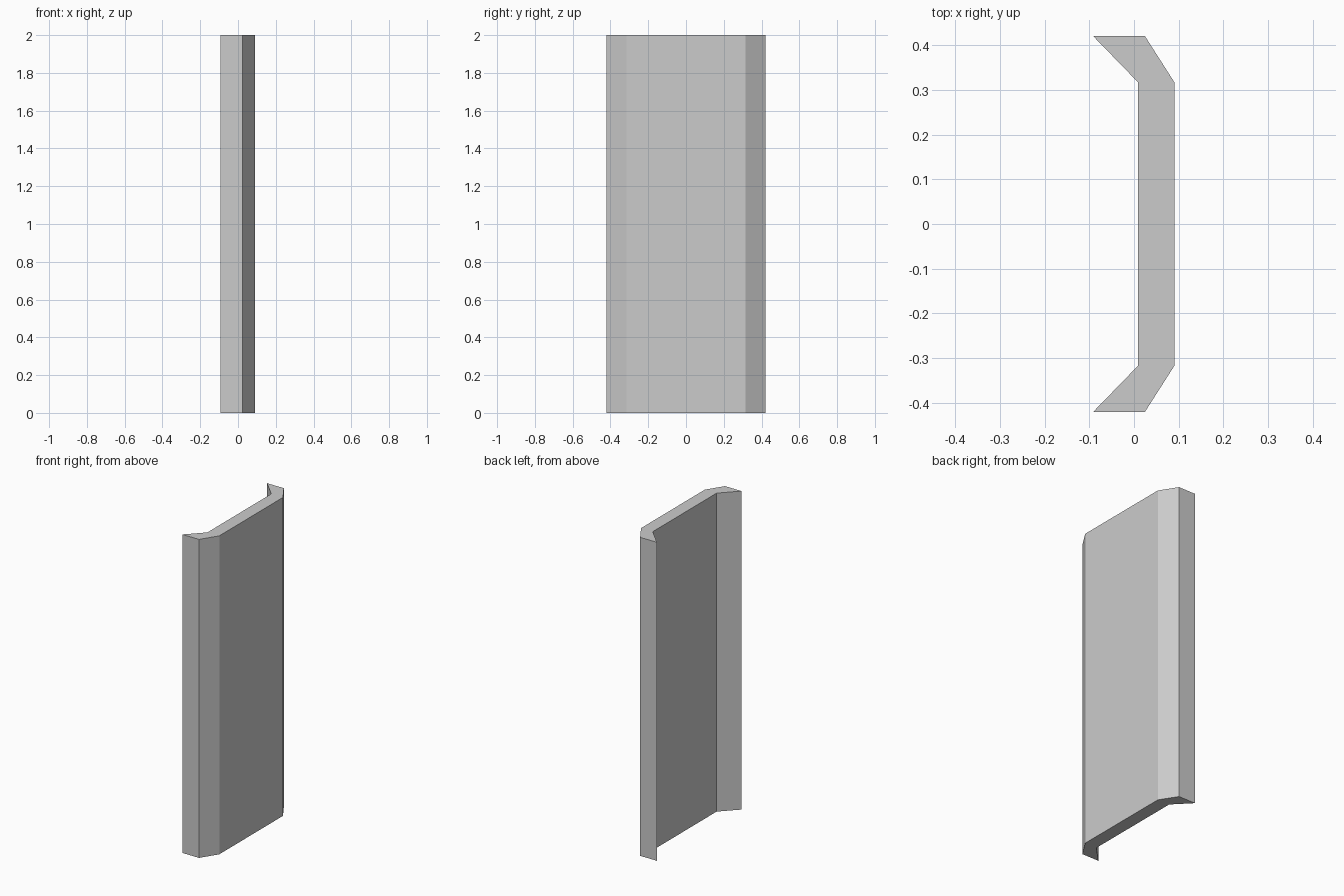
import bpy, bmesh

if "Cube" in bpy.data.objects:
    bpy.data.objects.remove(bpy.data.objects["Cube"])

HEIGHT = 2.0

# Half of the plan profile (+y side): outer bend, outer tip, inner tip, inner bend
half = [(0.091, 0.316), (0.024, 0.421), (-0.092, 0.421), (0.009, 0.317)]
# Mirror across y = 0 to close the channel outline
profile = half + [(x, -y) for x, y in reversed(half)]

# Curved panel: extrude the profile straight up
bm = bmesh.new()
base = bm.faces.new([bm.verts.new((x, y, 0)) for x, y in profile])
result = bmesh.ops.extrude_face_region(bm, geom=[base], use_keep_orig=True)
top = [v for v in result["geom"] if isinstance(v, bmesh.types.BMVert)]
bmesh.ops.translate(bm, verts=top, vec=(0, 0, HEIGHT))

# Split the concave caps cleanly and point all normals outward
caps = [f for f in bm.faces if len(f.verts) > 4]
bmesh.ops.triangulate(bm, faces=caps)
bmesh.ops.recalc_face_normals(bm, faces=bm.faces)

mesh = bpy.data.meshes.new("shield_panel")
bm.to_mesh(mesh)
bm.free()
panel = bpy.data.objects.new("shield_panel", mesh)
bpy.context.collection.objects.link(panel)
